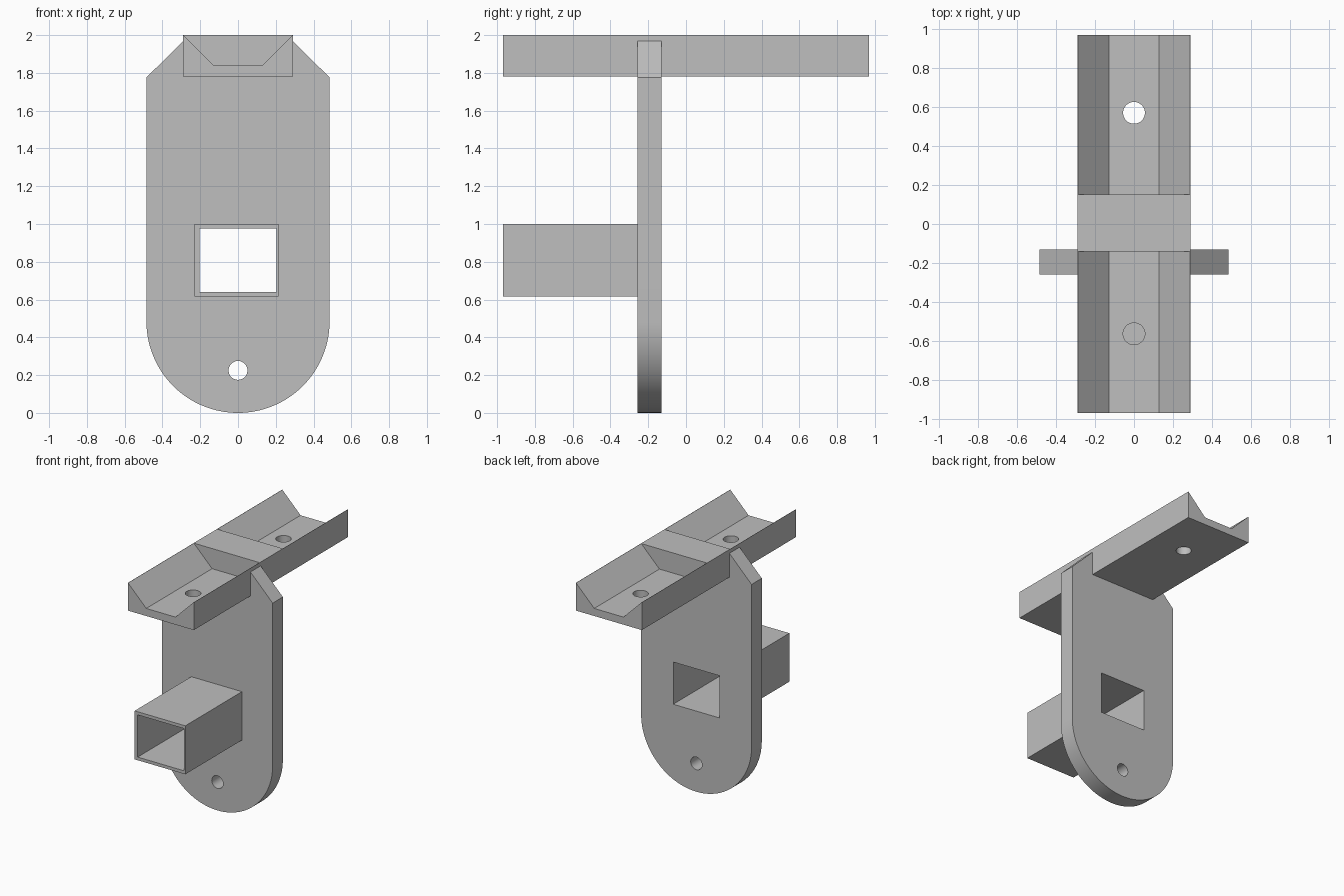
import bpy
import bmesh
from math import pi, sin, cos, radians
from mathutils import Vector

cube = bpy.data.objects.get("Cube")
if cube:
    bpy.data.objects.remove(cube, do_unlink=True)

grey = bpy.data.materials.new("Light grey")
grey.use_nodes = True
COLOUR = (0.52, 0.52, 0.52, 1)
grey.diffuse_color = COLOUR
grey.node_tree.nodes["Principled BSDF"].inputs["Base Color"].default_value = COLOUR


def prism(name, outline, start, end, axis="Y"):
    """Extrude an (x, z) outline along y, or an (x, y) outline along z."""
    bm = bmesh.new()
    place = (lambda a, b: (a, start, b)) if axis == "Y" else (lambda a, b: (a, b, start))
    offset = (0, end - start, 0) if axis == "Y" else (0, 0, end - start)
    face = bm.faces.new([bm.verts.new(place(a, b)) for a, b in outline])
    extruded = bmesh.ops.extrude_face_region(bm, geom=[face])["geom"]
    moved = [v for v in extruded if isinstance(v, bmesh.types.BMVert)]
    bmesh.ops.translate(bm, verts=moved, vec=Vector(offset))
    bmesh.ops.recalc_face_normals(bm, faces=bm.faces)
    mesh = bpy.data.meshes.new(name)
    bm.to_mesh(mesh)
    bm.free()
    mesh.materials.append(grey)
    obj = bpy.data.objects.new(name, mesh)
    bpy.context.collection.objects.link(obj)
    return obj


def rect(x0, x1, b0, b1):
    return [(x0, b0), (x1, b0), (x1, b1), (x0, b1)]


def arc(centre, radius, start, end, steps):
    return [(centre[0] + radius * cos(start + (end - start) * i / steps),
             centre[1] + radius * sin(start + (end - start) * i / steps))
            for i in range(steps + 1)]


def circle(x, b, radius):
    return arc((x, b), radius, 0, 2 * pi, 40)[:-1]


def cut(obj, cutters):
    bpy.context.view_layer.objects.active = obj
    for cutter in cutters:
        mod = obj.modifiers.new("Cut", "BOOLEAN")
        mod.operation = "DIFFERENCE"
        mod.solver = "EXACT"
        mod.object = cutter
        bpy.ops.object.modifier_apply(modifier=mod.name)
        bpy.data.objects.remove(cutter, do_unlink=True)


def smooth(obj):
    bpy.ops.object.select_all(action="DESELECT")
    obj.select_set(True)
    bpy.context.view_layer.objects.active = obj
    bpy.ops.object.shade_smooth_by_angle(angle=radians(30))


HALF_LENGTH = 0.968
BACK, FRONT = -0.13, -0.258
window = rect(-0.203, 0.203, 0.64, 0.975)

# Upright plate: round foot, chamfered shoulders, notch for the channel
W, N = 0.485, 0.29
outline = arc((0, W), W, pi, 2 * pi, 64)
outline += [(W, 1.775), (N, 1.97), (N, 1.78), (-N, 1.78), (-N, 1.97), (-W, 1.775)]
plate = prism("upright_plate", outline, FRONT, BACK)
cut(plate, [prism("window_cutter", window, -0.4, 0.1),
            prism("pin_hole_cutter", circle(0, 0.225, 0.05), -0.4, 0.1)])
smooth(plate)

# Square socket tube on the front of the plate
tube = prism("socket_tube", rect(-0.23, 0.215, 0.615, 1.0), -HALF_LENGTH, FRONT)
cut(tube, [prism("bore_cutter", window, -1.2, 0.1)])

# Channel on top: two sloped troughs around a solid middle, each with a hole
channel = prism("top_channel", rect(-N, N, 1.78, 2.0), -HALF_LENGTH, HALF_LENGTH)
trough = [(-0.128, 1.84), (0.128, 1.84), (0.338, 2.05), (-0.338, 2.05)]
cut(channel, [prism("front_trough_cutter", trough, -1.2, -0.142),
              prism("back_trough_cutter", trough, 0.15, 1.2),
              prism("front_hole_cutter", circle(0, -0.563, 0.056), 1.6, 2.2, "Z"),
              prism("back_hole_cutter", circle(0, 0.57, 0.056), 1.6, 2.2, "Z")])
smooth(channel)
